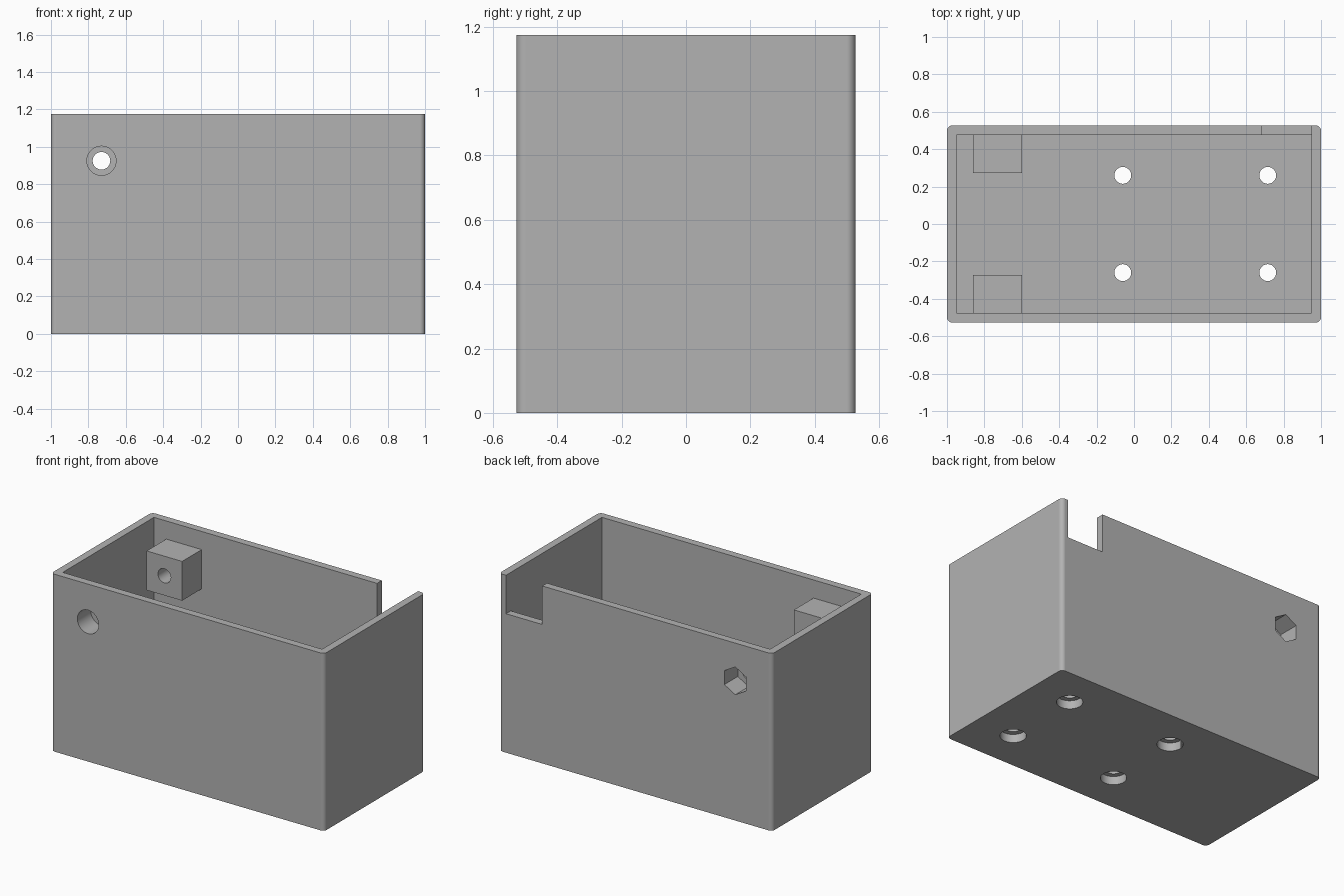
import bpy, bmesh, math
from mathutils import Matrix

cube = bpy.data.objects.get("Cube")
if cube:
    bpy.data.objects.remove(cube, do_unlink=True)

HX, HY, H = 1.0, 0.527, 1.175      # outer half sizes and height
WALL, FLOOR = 0.05, 0.10
BX, BZ, BS = -0.73, 0.925, 0.26    # screw block centre and size
BORE, HEAD, SINK = 0.047, 0.078, 0.14

grey = bpy.data.materials.new("plain grey")
grey.use_nodes = True
grey.diffuse_color = (0.45, 0.45, 0.45, 1)
grey.node_tree.nodes["Principled BSDF"].inputs["Base Color"].default_value = (0.45, 0.45, 0.45, 1)


def add_object(name, bm):
    mesh = bpy.data.meshes.new(name)
    bm.to_mesh(mesh)
    bm.free()
    mesh.materials.append(grey)
    ob = bpy.data.objects.new(name, mesh)
    bpy.context.collection.objects.link(ob)
    return ob


def box(name, x, y, z, corner=0):
    """Box from (min, max) ranges, optionally with rounded upright edges."""
    bm = bmesh.new()
    bmesh.ops.create_cube(bm, size=1)
    for v in bm.verts:
        v.co = [r[0] if c < 0 else r[1] for c, r in zip(v.co, (x, y, z))]
    if corner:
        upright = [e for e in bm.edges
                   if abs(e.verts[0].co.z - e.verts[1].co.z) > 0.5]
        bmesh.ops.bevel(bm, geom=upright, offset=corner, segments=8,
                        profile=0.5, affect='EDGES')
    return add_object(name, bm)


def rod(name, centre, radius, length, along_y=False, sides=48, turn=0):
    """Cylinder or prism along z, or along y."""
    bm = bmesh.new()
    m = Matrix.Translation(centre)
    if along_y:
        m = m @ Matrix.Rotation(math.pi / 2, 4, 'X')
    m = m @ Matrix.Rotation(turn, 4, 'Z')
    bmesh.ops.create_cone(bm, cap_ends=True, segments=sides, radius1=radius,
                          radius2=radius, depth=length, matrix=m)
    return add_object(name, bm)


def combine(target, tool, operation):
    tool.hide_render = True
    mod = target.modifiers.new("combine", 'BOOLEAN')
    mod.operation, mod.solver, mod.object = operation, 'EXACT', tool
    apply(target, mod)
    bpy.data.objects.remove(tool, do_unlink=True)


def apply(ob, mod):
    bpy.ops.object.select_all(action='DESELECT')
    bpy.context.view_layer.objects.active = ob
    ob.select_set(True)
    bpy.ops.object.modifier_apply(modifier=mod.name)


# Open-topped case
case = box("case", (-HX, HX), (-HY, HY), (0, H), corner=0.028)
IX, IY = HX - WALL, HY - WALL
combine(case, box("cavity", (-IX, IX), (-IY, IY), (FLOOR, H + 0.2)), 'DIFFERENCE')

# Screw blocks on the front and back walls
for s in (-1, 1):
    ys = sorted((s * 0.272, s * (IY + 0.02)))
    combine(case, box("screw_block", (BX - BS / 2, BX + BS / 2), ys,
                      (BZ - BS / 2, BZ + BS / 2)), 'UNION')

# Cable notch in the back wall
combine(case, box("notch", (0.685, IX), (IY - 0.05, HY + 0.1), (0.92, H + 0.1)), 'DIFFERENCE')

# Cross bolt: through hole, round head recess in front, nut recess behind
cuts = [rod("bolt_hole", (BX, 0, BZ), BORE, 3, True),
        rod("head_recess", (BX, -HY, BZ), HEAD, 2 * SINK, True),
        rod("nut_recess", (BX, HY, BZ), 0.092, 2 * SINK, True, sides=6)]

# Four floor screw holes, recessed from below
for x in (-0.06, 0.715):
    for y in (-0.26, 0.26):
        cuts.append(rod("floor_hole", (x, y, 0), 0.045, 0.5))
        cuts.append(rod("floor_recess", (x, y, 0), HEAD, 0.11))
for cut in cuts:
    combine(case, cut, 'DIFFERENCE')

# Smooth rounded corners and bores, flat walls
bpy.ops.object.select_all(action='DESELECT')
bpy.context.view_layer.objects.active = case
case.select_set(True)
bpy.ops.object.shade_smooth_by_angle(angle=math.radians(30))
weighted = case.modifiers.new("flat walls", 'WEIGHTED_NORMAL')
weighted.keep_sharp = True
